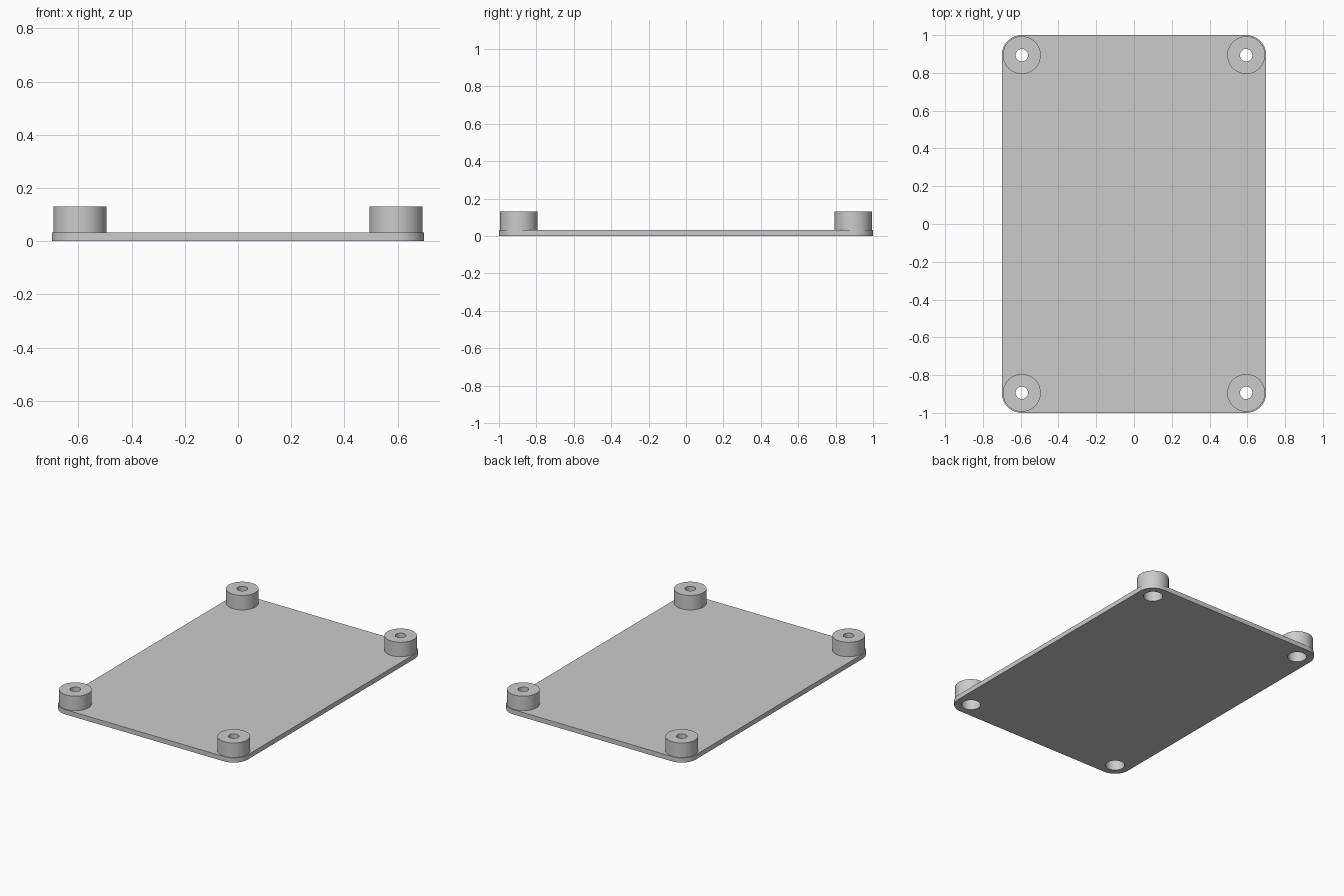
import bpy
import bmesh
from math import cos, sin, pi, radians
from mathutils import Matrix

HALF_X, HALF_Y = 0.70, 1.0
PLATE_Z, TOP_Z = 0.032, 0.13
INSET = 0.106            # corner radius, and post distance from each edge
POST_R, HOLE_R = 0.10, 0.033
RECESS_R, RECESS_Z = 0.06, 0.07
CORNERS = [(sx * (HALF_X - INSET), sy * (HALF_Y - INSET))
           for sx, sy in ((1, 1), (-1, 1), (-1, -1), (1, -1))]

if "Cube" in bpy.data.objects:
    bpy.data.objects.remove(bpy.data.objects["Cube"])

grey = bpy.data.materials.new("light grey")
grey.use_nodes = True
colour = (0.6, 0.6, 0.6, 1)
grey.diffuse_color = colour
grey.node_tree.nodes["Principled BSDF"].inputs["Base Color"].default_value = colour


def make_object(name, bm):
    mesh = bpy.data.meshes.new(name)
    bmesh.ops.recalc_face_normals(bm, faces=bm.faces)
    bm.to_mesh(mesh)
    bm.free()
    mesh.materials.append(grey)
    obj = bpy.data.objects.new(name, mesh)
    bpy.context.collection.objects.link(obj)
    return obj


def cylinders(name, radius, low, high):
    """One upright cylinder at each corner."""
    bm = bmesh.new()
    for x, y in CORNERS:
        bmesh.ops.create_cone(bm, cap_ends=True, segments=64, radius1=radius,
                              radius2=radius, depth=high - low,
                              matrix=Matrix.Translation((x, y, (low + high) / 2)))
    return make_object(name, bm)


def add_boolean(obj, other, operation):
    mod = obj.modifiers.new(other.name, 'BOOLEAN')
    mod.object, mod.operation, mod.solver = other, operation, 'EXACT'
    bpy.context.view_layer.objects.active = obj
    bpy.ops.object.modifier_apply(modifier=mod.name)
    bpy.data.objects.remove(other)


# Rounded base plate
bm = bmesh.new()
steps = 16
outline = []
for i, (x, y) in enumerate(CORNERS):
    for s in range(steps + 1):
        a = (i + s / steps) * pi / 2
        outline.append(bm.verts.new((x + INSET * cos(a), y + INSET * sin(a), 0)))
face = bm.faces.new(outline)
top = bmesh.ops.extrude_face_region(bm, geom=[face])["geom"]
bmesh.ops.translate(bm, vec=(0, 0, PLATE_Z),
                    verts=[v for v in top if isinstance(v, bmesh.types.BMVert)])
plate = make_object("mounting_plate", bm)

# Corner posts, screw holes and screw head recesses from below
add_boolean(plate, cylinders("corner_posts", POST_R, PLATE_Z / 2, TOP_Z), 'UNION')
add_boolean(plate, cylinders("screw_holes", HOLE_R, -0.1, TOP_Z + 0.1), 'DIFFERENCE')
add_boolean(plate, cylinders("head_recesses", RECESS_R, -0.1, RECESS_Z), 'DIFFERENCE')

bpy.ops.object.select_all(action='DESELECT')
plate.select_set(True)
bpy.context.view_layer.objects.active = plate
bpy.ops.object.shade_smooth_by_angle(angle=radians(30))
